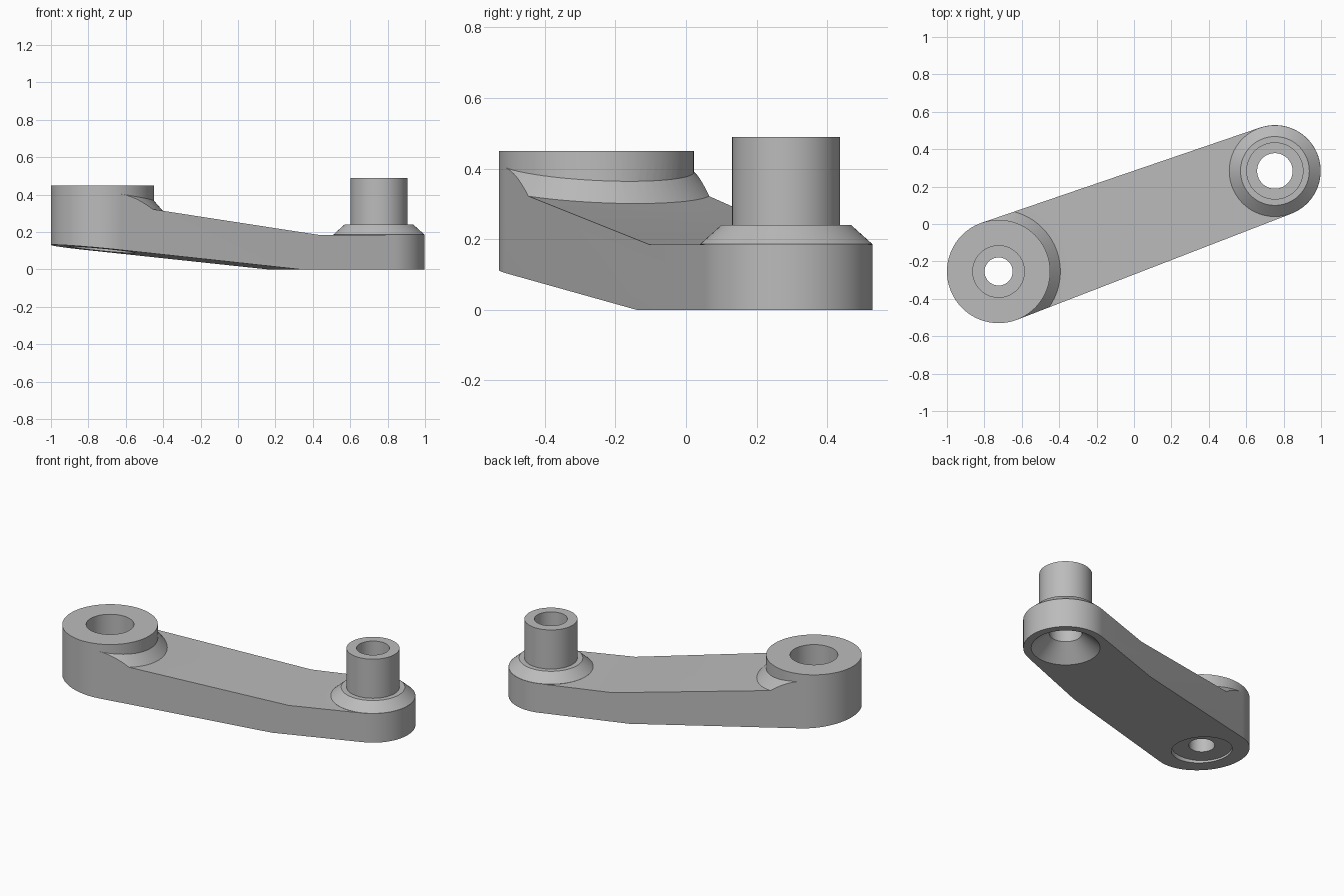
import bpy, bmesh
from math import sin, cos, pi, asin, radians

old = bpy.data.objects.get("Cube")
if old:
    bpy.data.objects.remove(old, do_unlink=True)

SEG = 72
R_BIG, R_SMALL, SPAN = 0.276, 0.245, 1.572   # end radii and centre distance
PAD = 0.185                                  # thickness at the small end

steel = bpy.data.materials.new("grey_metal")
steel.use_nodes = True
steel.diffuse_color = (0.5, 0.5, 0.5, 1)
steel.node_tree.nodes["Principled BSDF"].inputs["Base Color"].default_value = (0.5, 0.5, 0.5, 1)


def arm_top(u):
    return PAD + 0.144 * (1.136 - u)


def arm_bottom(u):
    return 0.101 * (1.036 - u)


def arc(r, a, b, n, u=0):
    return [(u + r * cos(a + (b - a) * i / n), r * sin(a + (b - a) * i / n)) for i in range(n + 1)]


def loft(name, rings):
    """Solid through rings of equal point count, capped at both ends."""
    bm = bmesh.new()
    loops = [[bm.verts.new(p) for p in ring] for ring in rings]
    n = len(loops[0])
    for low, high in zip(loops, loops[1:]):
        for i in range(n):
            j = (i + 1) % n
            bm.faces.new((low[i], low[j], high[j], high[i]))
    bm.faces.new(loops[0][::-1])
    bm.faces.new(loops[-1])
    bmesh.ops.recalc_face_normals(bm, faces=bm.faces)
    mesh = bpy.data.meshes.new(name)
    bm.to_mesh(mesh)
    bm.free()
    mesh.materials.append(steel)
    obj = bpy.data.objects.new(name, mesh)
    bpy.context.collection.objects.link(obj)
    return obj


def prism(name, outline, z0, z1):
    return loft(name, [[(u, v, z) for u, v in outline] for z in (z0, z1)])


def turned(name, profile, u=0, slope=None):
    """Turned solid from (radius, height) pairs; slope tilts the heights."""
    return loft(name, [[(x, y, z + (slope(x) if slope else 0))
                        for x, y in arc(r, 0, 2 * pi, SEG, u)[:-1]] for r, z in profile])


def combine(target, tool, operation):
    mod = target.modifiers.new(operation.lower(), 'BOOLEAN')
    mod.operation, mod.solver, mod.object = operation, 'EXACT', tool
    bpy.context.view_layer.objects.active = target
    bpy.ops.object.modifier_apply(modifier=mod.name)
    bpy.data.objects.remove(tool, do_unlink=True)


# Bent arm, side profile swept wider than the final outline
side = [(-0.5, arm_bottom(-0.5)), (1.036, 0), (2.1, 0), (2.1, PAD), (1.136, PAD), (-0.5, arm_top(-0.5))]
arm = loft("crank_arm", [[(u, v, z) for u, z in side] for v in (-0.5, 0.5)])

# Tall boss at the big end, oversize where the outline trims it
tangent = pi / 2 - asin((R_BIG - R_SMALL) / SPAN)
boss = arc(R_BIG, -tangent, tangent, 36) + [(0.01, 0.4), (-0.45, 0.4), (-0.45, -0.4), (0.01, -0.4)]
combine(arm, prism("big_boss", boss, 0.2, 0.45), 'UNION')

# Tilted chamfer between boss and arm
combine(arm, turned("boss_chamfer", [(0.39, -0.06), (0.271, 0.06)], slope=arm_top), 'UNION')

# Trim everything to the rounded outline
outline = arc(R_BIG, tangent, 2 * pi - tangent, 48) + arc(R_SMALL, -tangent, tangent, 48, SPAN)
combine(arm, prism("outline", outline, -0.3, 0.8), 'INTERSECT')

# Handle post on its conical foot
combine(arm, turned("post", [(0.2, 0.1), (0.244, 0.186), (0.184, 0.24), (0.153, 0.2401), (0.153, 0.489)], SPAN), 'UNION')

# Post bore with bottom countersink
combine(arm, turned("post_bore", [(0.21, -0.01), (0.095, 0.095), (0.095, 0.6)], SPAN), 'DIFFERENCE')

# Stepped bore through the boss with a shallow bottom seat
combine(arm, turned("boss_bore", [(0.176, -0.1), (0.176, 0.135), (0.075, 0.1351),
                                  (0.075, 0.22), (0.138, 0.2201), (0.138, 0.6)]), 'DIFFERENCE')

# Place and shade
arm.rotation_euler.z = radians(20)
arm.location = (-0.724, -0.254, 0)
bpy.ops.object.select_all(action='DESELECT')
arm.select_set(True)
bpy.context.view_layer.objects.active = arm
bpy.ops.object.shade_smooth_by_angle(angle=radians(25))
